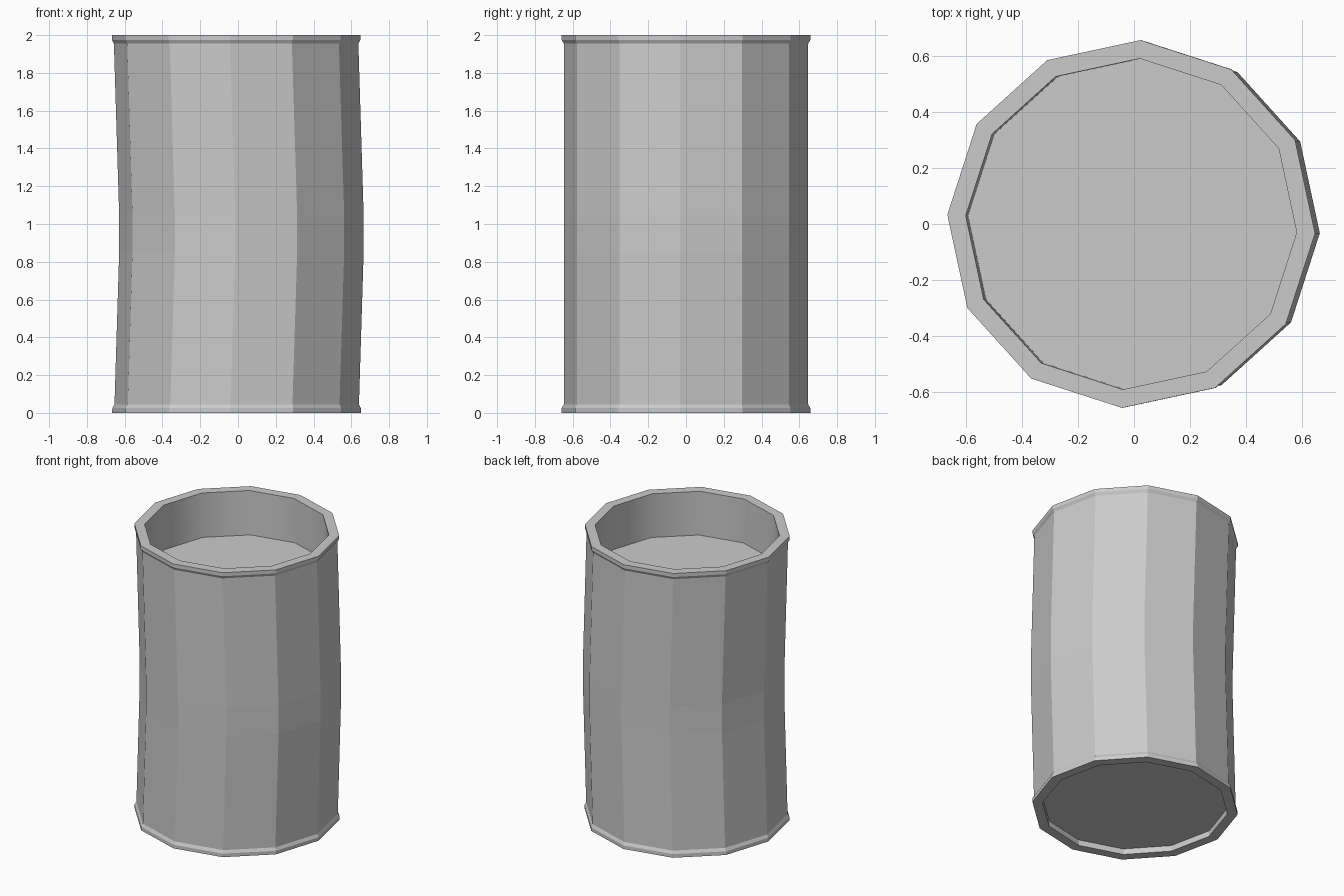
import bpy
import bmesh
from math import cos, sin, radians, tau

SIDES = 12
TURN = radians(-2.9)

cube = bpy.data.objects.get("Cube")
if cube:
    bpy.data.objects.remove(cube)

grey = bpy.data.materials.new("plain grey")
grey.use_nodes = True
colour = (0.6, 0.6, 0.6, 1)
grey.diffuse_color = colour
grey.node_tree.nodes["Principled BSDF"].inputs["Base Color"].default_value = colour


def bend(z):
    """Sideways offset of the axis: straight ends, bulging at mid height."""
    straight = max(abs(z - 0.95) - 0.1, 0) / 0.91
    return 0.018 - 0.028 * min(straight, 1)


def ring(bm, radius, z):
    return [bm.verts.new((bend(z) + radius * cos(TURN + tau * i / SIDES),
                          radius * sin(TURN + tau * i / SIDES), z))
            for i in range(SIDES)]


def skin(bm, profile, smooth_steps):
    """Lathe a profile around the bent axis and cap both ends."""
    rings = [ring(bm, r, z) for r, z in profile]
    for step, (low, high) in enumerate(zip(rings, rings[1:])):
        for i in range(SIDES):
            j = (i + 1) % SIDES
            face = bm.faces.new((low[i], low[j], high[j], high[i]))
            face.smooth = step in smooth_steps
    bm.faces.new(rings[0][::-1])
    bm.faces.new(rings[-1])


# Recessed base, lower rim, bent wall, upper rim, inner wall and floor
profile = [
    (0.593, 0.04), (0.593, 0),
    (0.659, 0), (0.659, 0.025), (0.648, 0.045),
    (0.648, 0.85), (0.648, 1.05),
    (0.648, 1.955), (0.659, 1.975), (0.659, 2),
    (0.593, 2), (0.593, 1.69),
]

bm = bmesh.new()
skin(bm, profile, {len(profile) - 2})
bmesh.ops.recalc_face_normals(bm, faces=bm.faces)
mesh = bpy.data.meshes.new("bent_can")
bm.to_mesh(mesh)
bm.free()
mesh.materials.append(grey)
can = bpy.data.objects.new("bent_can", mesh)
bpy.context.collection.objects.link(can)
